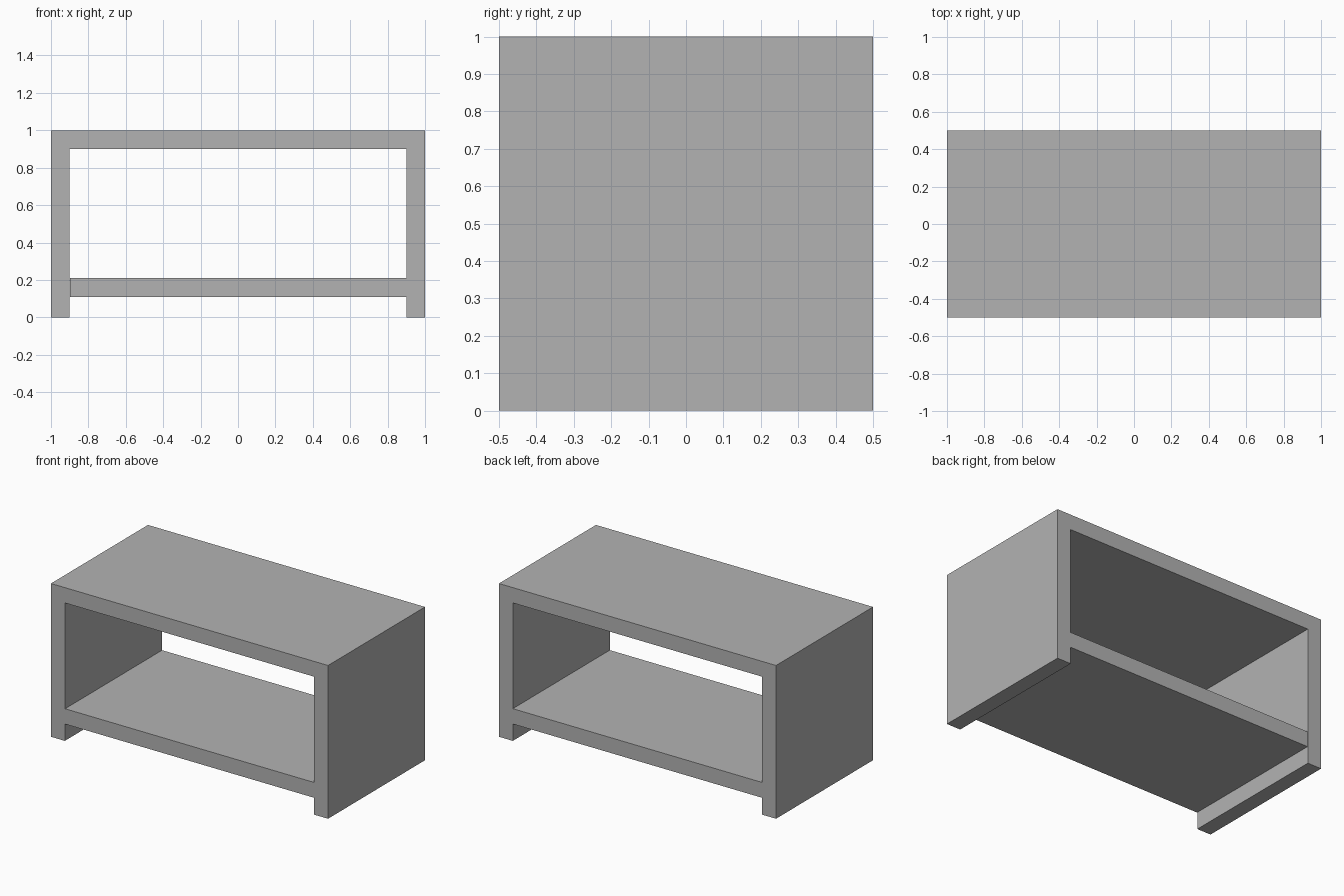
import bpy

cube = bpy.data.objects.get("Cube")
if cube:
    bpy.data.objects.remove(cube, do_unlink=True)

# Single plain grey finish
grey = bpy.data.materials.new("plain_grey")
grey.use_nodes = True
colour = (0.45, 0.45, 0.45, 1)
grey.diffuse_color = colour
grey.node_tree.nodes["Principled BSDF"].inputs["Base Color"].default_value = colour

DEPTH = 1.0
THICK = 0.1


def board(name, x0, x1, z0, z1):
    """Full-depth rectangular board spanning x0..x1 and z0..z1."""
    bpy.ops.mesh.primitive_cube_add(size=1, location=((x0 + x1) / 2, 0, (z0 + z1) / 2))
    obj = bpy.context.object
    obj.name = obj.data.name = name
    obj.scale = (x1 - x0, DEPTH, z1 - z0)
    bpy.ops.object.transform_apply(location=False, rotation=False, scale=True)
    obj.data.materials.append(grey)
    return obj


# Table top resting on two side panels
board("table_top", -1, 1, 1 - THICK, 1)
board("left_side_panel", 1 - THICK, 1, 0, 1 - THICK)
board("right_side_panel", -1, THICK - 1, 0, 1 - THICK)

# Lower shelf between the panels, with a hairline joint at the right end
board("lower_shelf", -0.898, 0.9, 0.11, 0.21)
